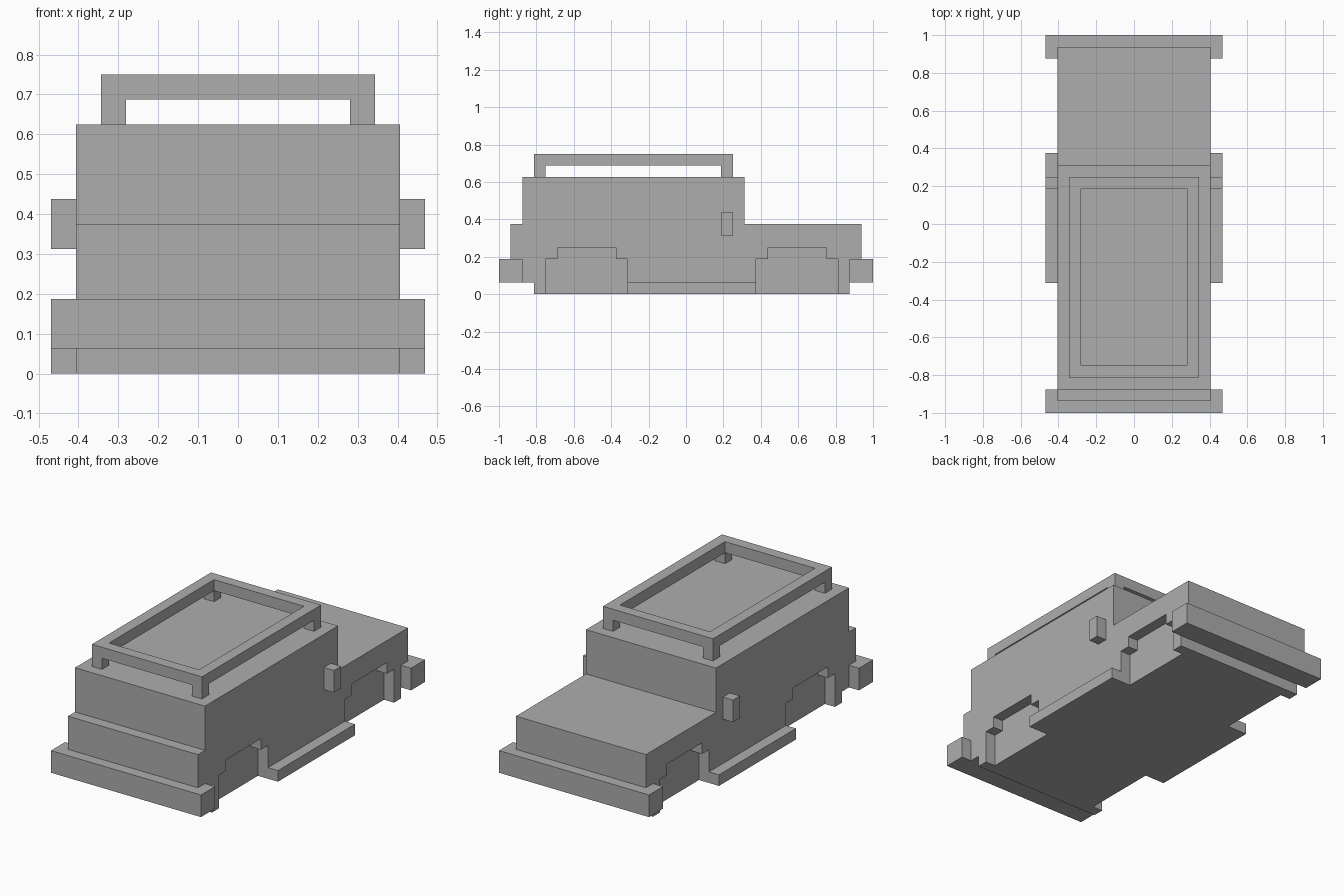
import bpy
import bmesh

U = 1 / 16  # the model sits on a regular block grid

cube = bpy.data.objects.get("Cube")
if cube:
    bpy.data.objects.remove(cube, do_unlink=True)

grey = bpy.data.materials.new("plain grey")
grey.use_nodes = True
grey.diffuse_color = (0.42, 0.42, 0.42, 1)
grey.node_tree.nodes["Principled BSDF"].inputs["Base Color"].default_value = (0.42, 0.42, 0.42, 1)


def extrude_side(name, outline, x0, x1):
    """Extrude a (y, z) outline from x0 to x1, all in grid units."""
    bm = bmesh.new()
    face = bm.faces.new([bm.verts.new((x0 * U, y * U, z * U)) for y, z in outline])
    new = bmesh.ops.extrude_face_region(bm, geom=[face])["geom"]
    verts = [v for v in new if isinstance(v, bmesh.types.BMVert)]
    bmesh.ops.translate(bm, verts=verts, vec=((x1 - x0) * U, 0, 0))
    bmesh.ops.recalc_face_normals(bm, faces=bm.faces)
    mesh = bpy.data.meshes.new(name)
    bm.to_mesh(mesh)
    bm.free()
    mesh.materials.append(grey)
    obj = bpy.data.objects.new(name, mesh)
    bpy.context.collection.objects.link(obj)
    return obj


def box(name, x, y, z):
    return extrude_side(name, [(y[0], z[0]), (y[1], z[0]), (y[1], z[1]), (y[0], z[1])], *x)


# Body: stepped side profile with low deck and tall cabin
body = extrude_side("body", [
    (-13, 0), (14, 0), (14, 3), (15, 3), (15, 6), (5, 6), (5, 10), (-14, 10),
    (-14, 6), (-15, 6), (-15, 3), (-14, 3), (-14, 1), (-13, 1)], -6.5, 6.5)

# Wheel arches: shallow stepped recesses in both sides
ARCH = [(-12, -1), (-5, -1), (-5, 3), (-6, 3), (-6, 4), (-11, 4), (-11, 3), (-12, 3)]
cutters = []
for side in (-1, 1):
    for shift in (0, 18):
        outline = [(y + shift, z) for y, z in ARCH]
        cutter = extrude_side("arch_cutter", outline, *sorted((side * 5.5, side * 8)))
        cutter.hide_render = True
        cutters.append(cutter)
        mod = body.modifiers.new("arch", 'BOOLEAN')
        mod.operation = 'DIFFERENCE'
        mod.solver = 'EXACT'
        mod.object = cutter
bpy.context.view_layer.update()
cut_mesh = bpy.data.meshes.new_from_object(body.evaluated_get(bpy.context.evaluated_depsgraph_get()))
body.modifiers.clear()
body.data = cut_mesh
for cutter in cutters:
    bpy.data.objects.remove(cutter, do_unlink=True)

# Bumpers
box("front_bumper", (-7.5, 7.5), (-16, -14), (1, 3))
box("rear_bumper", (-7.5, 7.5), (14, 16), (1, 3))

# Side steps, mirrors, rack rails and posts on each side
for side, label in ((-1, "right"), (1, "left")):
    outer = sorted((side * 6.5, side * 7.5))
    rail = sorted((side * 4.5, side * 5.5))
    box(label + "_side_step", outer, (-5, 6), (0, 1))
    box(label + "_mirror", outer, (3, 4), (5, 7))
    box(label + "_rack_rail", rail, (-13, 4), (11, 12))
    box(label + "_front_rack_post", rail, (-13, -12), (10, 11))
    box(label + "_rear_rack_post", rail, (3, 4), (10, 11))

# Rack cross bars
box("front_rack_bar", (-4.5, 4.5), (-13, -12), (11, 12))
box("rear_rack_bar", (-4.5, 4.5), (3, 4), (11, 12))
